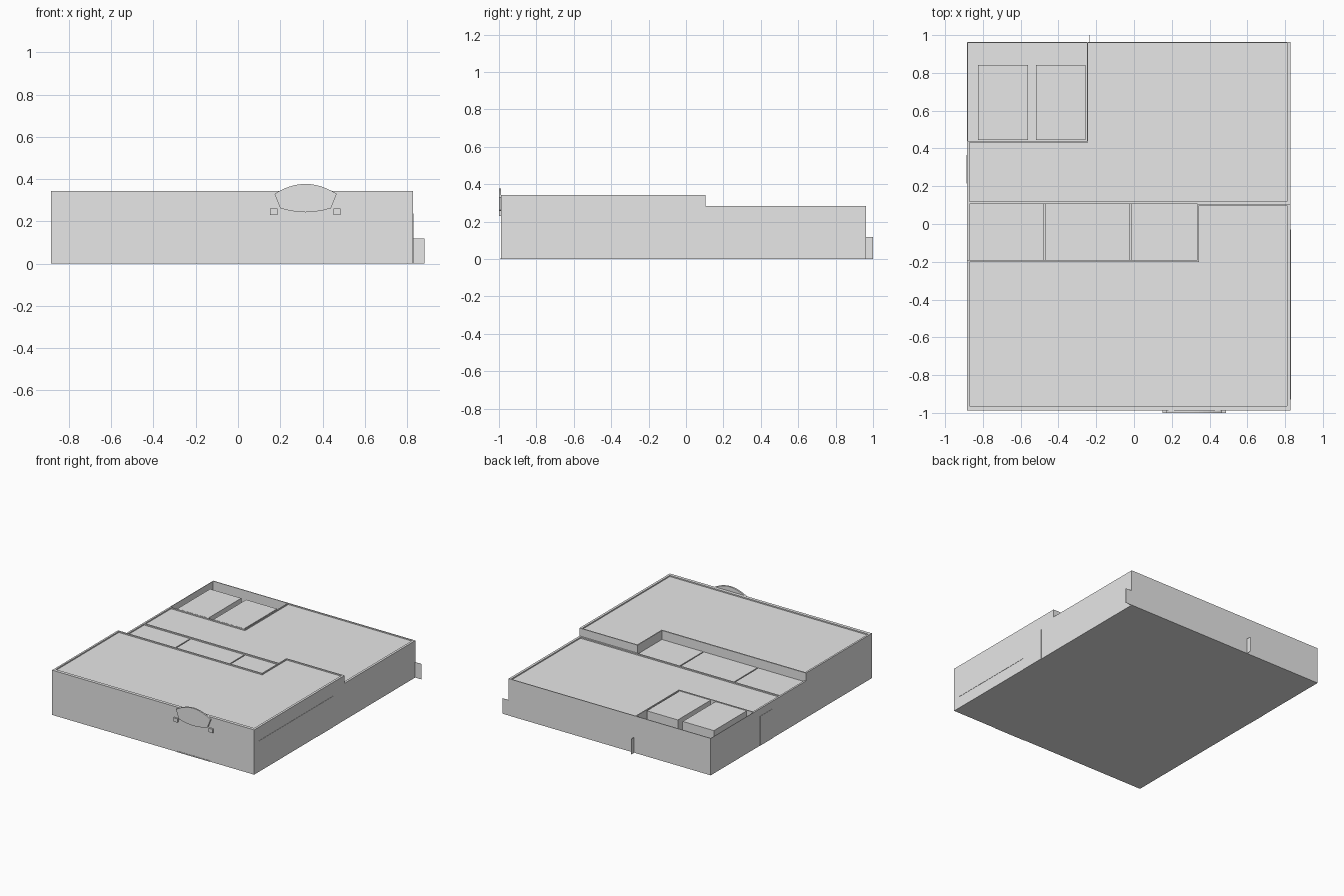
import bpy, bmesh, math

if "Cube" in bpy.data.objects:
    bpy.data.objects.remove(bpy.data.objects["Cube"])

grey = bpy.data.materials.new("plain_grey")
grey.diffuse_color = (0.8, 0.8, 0.8, 1)
grey.use_nodes = True
grey.node_tree.nodes["Principled BSDF"].inputs["Base Color"].default_value = grey.diffuse_color


def prism(name, pts, lo, hi, axis='z'):
    """Extrude a 2D outline along z (pts = x,y) or along y (pts = x,z)."""
    bm = bmesh.new()
    put = (lambda a, b, h: (a, b, h)) if axis == 'z' else (lambda a, b, h: (a, h, b))
    face = bm.faces.new([bm.verts.new(put(a, b, lo)) for a, b in pts])
    ext = bmesh.ops.extrude_face_region(bm, geom=[face])
    move = (0, 0, hi - lo) if axis == 'z' else (0, hi - lo, 0)
    bmesh.ops.translate(bm, vec=move,
                        verts=[g for g in ext['geom'] if isinstance(g, bmesh.types.BMVert)])
    bmesh.ops.recalc_face_normals(bm, faces=bm.faces)
    me = bpy.data.meshes.new(name)
    bm.to_mesh(me)
    bm.free()
    me.materials.append(grey)
    ob = bpy.data.objects.new(name, me)
    bpy.context.collection.objects.link(ob)
    return ob


def box(name, x0, x1, y0, y1, z0, z1):
    return prism(name, [(x0, y0), (x1, y0), (x1, y1), (x0, y1)], z0, z1)


L, R, F, B = -0.884, 0.829, -0.988, 0.963     # outer footprint
HIGH, LOW = 0.343, 0.283                      # wall tops
IL, IR, IF, IB = L + 0.014, R - 0.018, -0.963, B - 0.006

# Floor and recessed roofs
box("floor_slab", L, R, F, B, 0, 0.008)
prism("front_roof", [(IL, IF), (IR, IF), (IR, 0.10), (0.345, 0.10),
                     (0.345, -0.20), (IL, -0.20)], 0.008, HIGH - 0.009)
prism("back_roof", [(IL, 0.118), (IR, 0.118), (IR, IB), (-0.243, IB),
                    (-0.243, 0.438), (IL, 0.438)], 0.008, LOW - 0.009)

# Lower terrace roofs in the notch, with narrow gaps between them
for i, (a, b) in enumerate([(IL, -0.48), (-0.472, -0.02), (-0.012, 0.337)]):
    box(f"terrace_roof_{i + 1}", a, b, -0.19, 0.106, 0.008, LOW - 0.009)
box("terrace_base", IL, 0.345, -0.20, 0.106, 0.008, LOW - 0.025)

# Outer walls: high at the front, low at the back
box("front_wall", L, R, F, IF, 0, HIGH)
box("left_wall_high", L, IL, IF, -0.19, 0, HIGH)
box("right_wall_high", IR, R, IF, 0.105, 0, HIGH)
box("left_wall_low", L, IL, -0.19, 0.44, 0, LOW)
box("right_wall_low", IR, R, 0.105, B, 0, LOW)
box("back_wall", L, IR, IB, B, 0, LOW)
box("yard_left_wall", L, L + 0.004, 0.44, IB, 0, LOW)

# Parapets along the inner edges
box("notch_parapet_long", IL, 0.345, -0.20, -0.19, 0.008, HIGH)
box("notch_parapet_short", 0.337, 0.345, -0.19, 0.105, 0.008, HIGH)
box("step_parapet", 0.345, IR, 0.097, 0.105, 0.008, HIGH)
box("dividing_wall", IL, IR, 0.106, 0.118, 0.008, LOW)
box("yard_parapet_side", -0.25, -0.243, 0.438, IB, 0.008, LOW)
box("yard_parapet_front", IL, -0.243, 0.432, 0.44, 0.008, LOW)

# Two storage blocks in the open yard
for i, (a, b) in enumerate([(-0.826, -0.562), (-0.52, -0.258)]):
    box(f"yard_block_{i + 1}", a, b, 0.445, 0.842, 0.008, LOW - 0.002)

# Thin plates on the walls: window band, doors and front step
box("right_window_band", R, R + 0.002, -0.93, -0.23, 0.09, 0.238)
box("right_door", R, R + 0.002, -0.23, -0.03, 0.0, 0.238)
box("left_door", L - 0.002, L, 0.215, 0.365, 0, 0.225)
box("front_step", 0.18, 0.455, F - 0.003, F, 0, 0.007)

# Small upright fins at the back
box("corner_fin", R, 0.882, B - 0.003, B - 0.001, 0, 0.118)
box("back_fin", -0.235, -0.233, B, 1.0, 0, 0.118)

# Arched sign over the entrance, with a shallow curved bottom
cx = 0.32
top = [(cx + 0.147 * t, 0.377 - 0.047 * t * t) for t in [1 - i / 6 for i in range(13)]]
low = [(cx + 0.12 * t, 0.243 + 0.019 * t * t) for t in [-1 + i / 3 for i in range(7)]]
prism("entrance_sign", top + low, -1.0, F, 'y')

# Square brackets on both sides of the sign
for side, s in (("left", -1), ("right", 1)):
    x = cx - 0.001 + s * 0.15
    box(f"sign_bracket_{side}", x - 0.017, x + 0.017, -1.0, F, 0.231, 0.26)
